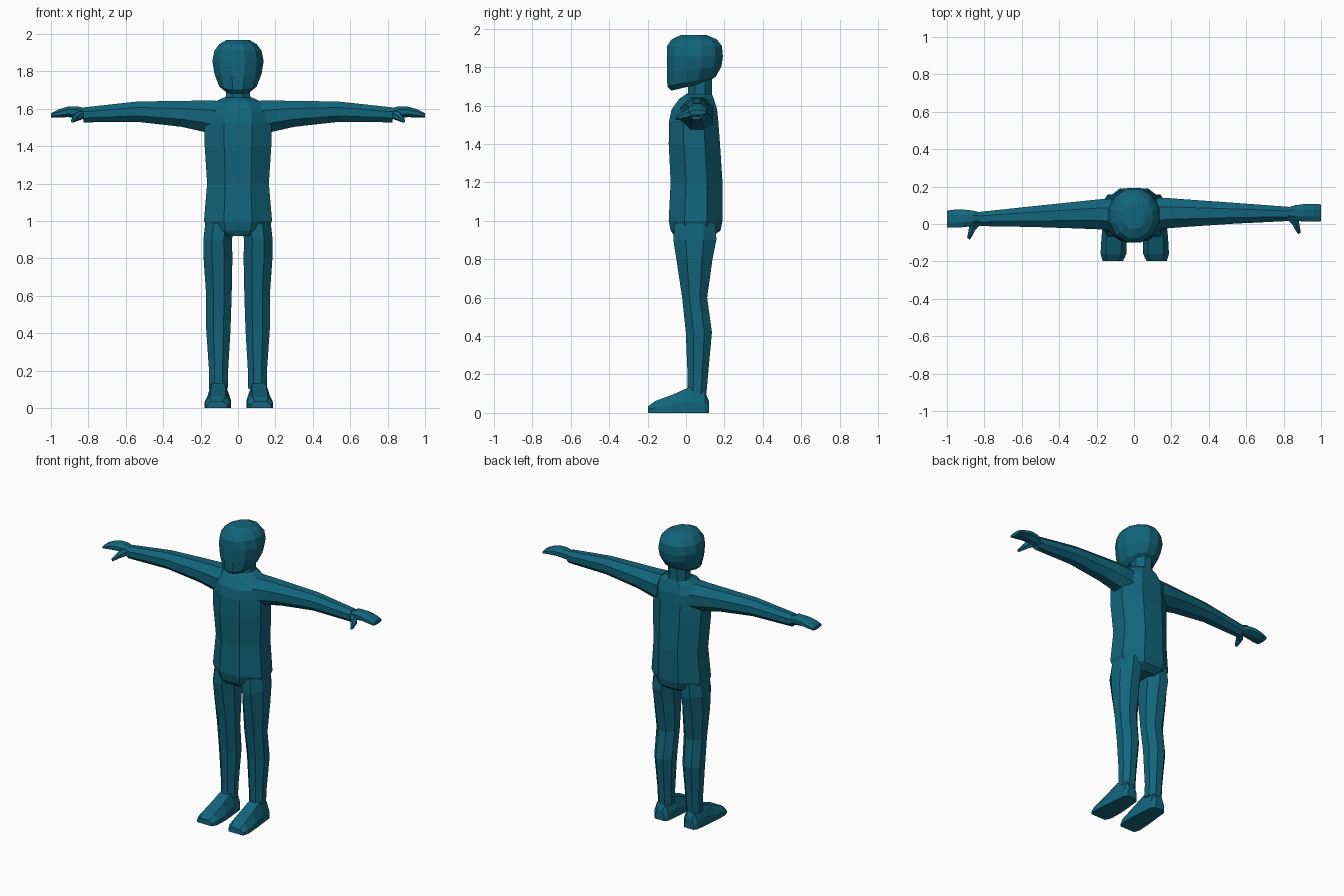
import bpy, bmesh, math
from mathutils import Vector

mat = bpy.data.materials.new("teal")
mat.diffuse_color = (0.006, 0.13, 0.2, 1)


def loft(name, rings):
    """Skin a list of equal-length vertex rings and cap both ends."""
    bm = bmesh.new()
    vs = [[bm.verts.new(p) for p in r] for r in rings]
    n = len(vs[0])
    for a, b in zip(vs, vs[1:]):
        for i in range(n):
            j = (i + 1) % n
            bm.faces.new((a[i], a[j], b[j], b[i]))
    bm.faces.new(vs[0])
    bm.faces.new(vs[-1])
    bmesh.ops.recalc_face_normals(bm, faces=bm.faces)
    me = bpy.data.meshes.new(name)
    bm.to_mesh(me)
    bm.free()
    me.materials.append(mat)
    ob = bpy.data.objects.new(name, me)
    bpy.context.collection.objects.link(ob)
    return ob


def ring(c, u, v, n=8):
    """Flat-sided polygon ring spanned by half-axes u and v."""
    c, u, v = Vector(c), Vector(u), Vector(v)
    k = math.cos(math.pi / n)
    angs = [(i + 0.5) * math.tau / n for i in range(n)]
    return [c + u * (math.cos(a) / k) + v * (math.sin(a) / k) for a in angs]


def zring(z, x0, x1, y0, y1, n=8, tilt=0):
    """Horizontal ring; tilt raises the back and lowers the front."""
    return ring(((x0 + x1) / 2, (y0 + y1) / 2, z),
                ((x1 - x0) / 2, 0, 0), (0, (y1 - y0) / 2, tilt), n)


def xring(x, y0, y1, z0, z1):
    """Ring across an arm."""
    return ring((x, (y0 + y1) / 2, (z0 + z1) / 2),
                (0, (y1 - y0) / 2, 0), (0, 0, (z1 - z0) / 2))


# Torso: z, half width, front y, back y
torso = [(0.92, 0.11, -0.06, 0.14), (0.95, 0.16, -0.08, 0.18),
         (1.0, 0.182, -0.09, 0.19), (1.2, 0.165, -0.08, 0.19),
         (1.4, 0.178, -0.09, 0.177), (1.52, 0.178, -0.088, 0.168),
         (1.58, 0.175, -0.075, 0.162), (1.635, 0.13, -0.035, 0.145),
         (1.66, 0.075, 0.0, 0.135)]
loft("torso", [zring(z, -w, w, a, b) for z, w, a, b in torso])

# Neck
loft("neck", [zring(1.62, -0.075, 0.075, 0.0, 0.14),
              zring(1.67, -0.065, 0.065, 0.01, 0.135),
              zring(1.76, -0.065, 0.065, 0.01, 0.135)])

# Head: z, half width, front y, back y, tilt (chin lower than nape)
head = [(1.70, 0.07, -0.075, 0.11, 0.022), (1.725, 0.1, -0.097, 0.155, 0.025),
        (1.79, 0.126, -0.1, 0.185, 0.015), (1.855, 0.137, -0.1, 0.192, 0),
        (1.91, 0.126, -0.098, 0.187, 0), (1.945, 0.1, -0.075, 0.16, 0),
        (1.968, 0.06, -0.025, 0.105, 0)]
loft("head", [zring(z, -w, w, a, b, 12, t) for z, w, a, b, t in head])

# Arm and hand: x, front y, back y, bottom z, top z
arm = [(0.12, -0.03, 0.14, 1.46, 1.645), (0.19, -0.022, 0.138, 1.478, 1.643),
       (0.3, -0.014, 0.13, 1.503, 1.642), (0.54, 0.002, 0.113, 1.53, 1.638),
       (0.825, 0.016, 0.092, 1.527, 1.607)]
hand = [(0.81, 0.03, 0.085, 1.54, 1.6), (0.86, 0.018, 0.1, 1.55, 1.613),
        (0.91, 0.013, 0.107, 1.555, 1.611), (0.96, 0.012, 0.108, 1.552, 1.596),
        (1.0, 0.015, 0.105, 1.552, 1.576)]
# Thumb: centre and radius
thumb = [(0.835, 0.04, 1.57, 0.024), (0.865, 0.005, 1.555, 0.02),
         (0.875, -0.025, 1.545, 0.015), (0.885, -0.05, 1.535, 0.009)]
# Leg: z, inner x, outer x, front y, back y
leg = [(0.99, 0.02, 0.175, -0.06, 0.155), (0.9, 0.032, 0.185, -0.066, 0.158),
       (0.8, 0.03, 0.184, -0.05, 0.138), (0.6, 0.034, 0.17, -0.02, 0.11),
       (0.42, 0.04, 0.17, -0.001, 0.135), (0.2, 0.053, 0.155, 0.008, 0.115),
       (0.1, 0.055, 0.155, 0.008, 0.106)]
# Foot: y, inner x, outer x, height
foot = [(0.12, 0.075, 0.145, 0.06), (0.1, 0.058, 0.16, 0.11),
        (0.02, 0.05, 0.168, 0.135), (-0.07, 0.042, 0.178, 0.095),
        (-0.16, 0.045, 0.183, 0.062), (-0.197, 0.062, 0.172, 0.035)]

for side, s in (("right", 1), ("left", -1)):
    # the arm on the -x side is swung slightly forward
    dy = 0 if s > 0 else -0.033
    for part, rows in (("arm", arm), ("hand", hand)):
        loft(f"{side}_{part}", [xring(s * x, a + dy * x, b + dy * x, z0, z1)
                                for x, a, b, z0, z1 in rows])
    loft(f"{side}_thumb", [ring((s * x, y + dy * x, z), (s * r * 0.8, r * 0.5, 0),
                                (0, 0, r), 6) for x, y, z, r in thumb])
    loft(f"{side}_leg", [zring(z, s * a, s * b, y0, y1)
                         for z, a, b, y0, y1 in leg])
    # flat-soled foot section with chamfered top
    loft(f"{side}_foot", [[Vector((s * x + 0.004, y, z)) for x, z in (
        (a, 0), (b, 0), (b, h * 0.45), (b - (b - a) * 0.2, h),
        (a + (b - a) * 0.2, h), (a, h * 0.45))] for y, a, b, h in foot])
